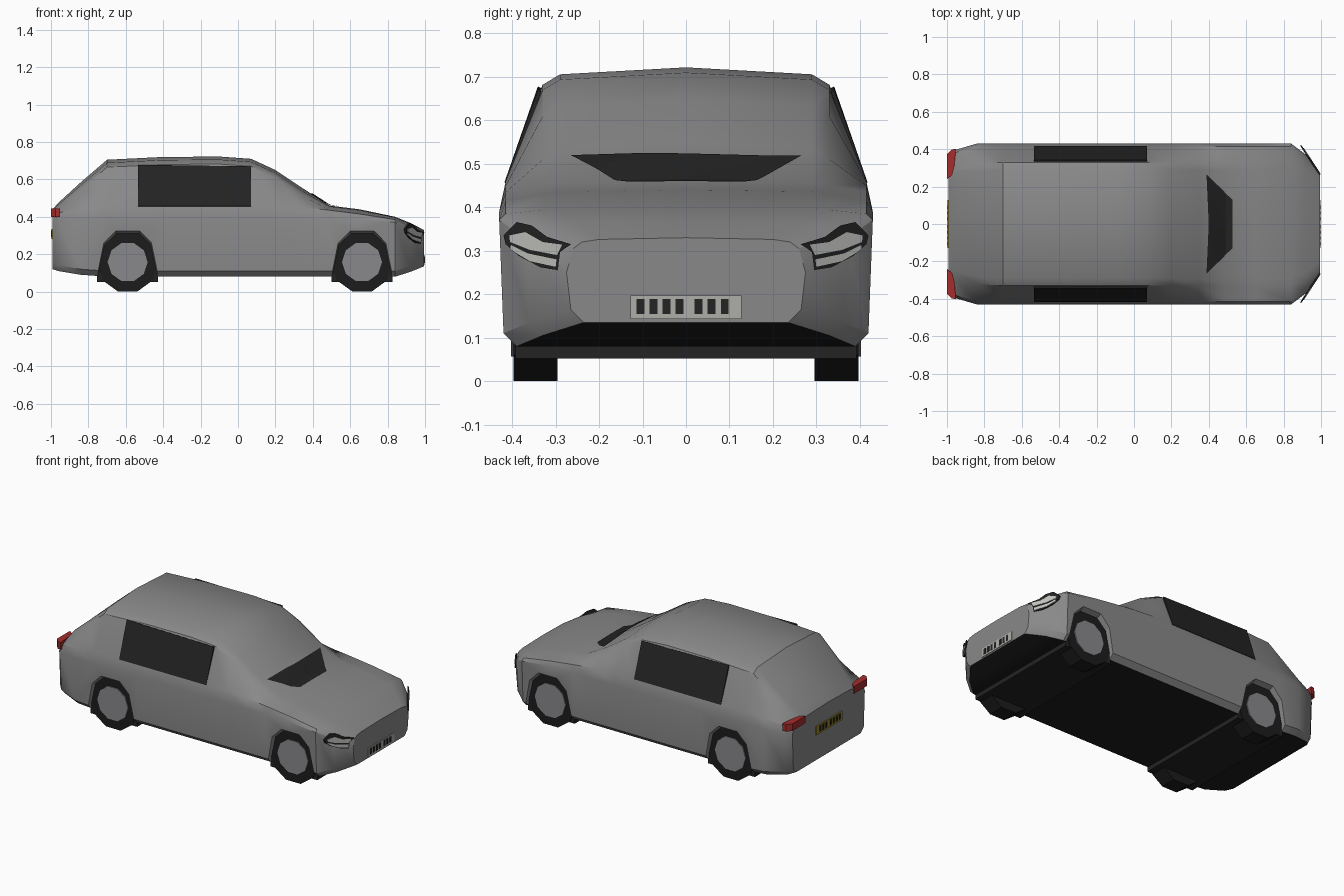
import bpy, bmesh, math
from mathutils import Vector
from mathutils.bvhtree import BVHTree

if "Cube" in bpy.data.objects:
    bpy.data.objects.remove(bpy.data.objects["Cube"])


def material(name, r, g, b):
    m = bpy.data.materials.new(name)
    m.use_nodes = True
    m.diffuse_color = (r, g, b, 1)
    m.node_tree.nodes["Principled BSDF"].inputs["Base Color"].default_value = (r, g, b, 1)
    return m


GREY = material("body grey", .25, .25, .255)
SILVER = material("wheel silver", .25, .25, .26)
DARK = material("dark glass", .017, .017, .017)
RUBBER = material("rubber black", .012, .012, .012)
WHITE = material("lens white", .52, .52, .5)
PLATE = material("plate white", .42, .42, .4)
YELLOW = material("plate yellow", .33, .24, .02)
RED = material("light red", .38, .025, .025)


def finish(name, bm, *mats):
    bmesh.ops.recalc_face_normals(bm, faces=bm.faces)
    mesh = bpy.data.meshes.new(name)
    bm.to_mesh(mesh)
    bm.free()
    obj = bpy.data.objects.new(name, mesh)
    bpy.context.collection.objects.link(obj)
    for m in mats:
        mesh.materials.append(m)
    return obj


def prism(name, ring_a, ring_b, *mats):
    """Solid between two matching rings of points."""
    bm = bmesh.new()
    a = [bm.verts.new(p) for p in ring_a]
    b = [bm.verts.new(p) for p in ring_b]
    bm.faces.new(a)
    bm.faces.new(b[::-1])
    for i in range(len(a)):
        j = (i + 1) % len(a)
        bm.faces.new((a[i], b[i], b[j], a[j]))
    return finish(name, bm, *mats)


def slab(name, x0, x1, y0, y1, z0, z1, mat):
    corners = [(y0, z0), (y1, z0), (y1, z1), (y0, z1)]
    return prism(name, [(x0, y, z) for y, z in corners], [(x1, y, z) for y, z in corners], mat)


# Body shell stations: x, half width, floor, waist, belt, roof half width, top
STATIONS = [
    (-.992, .36, .12, .37, .40, .22, .44),
    (-.96, .395, .11, .38, .42, .25, .475),
    (-.84, .43, .09, .39, .45, .28, .585),
    (-.7, .43, .08, .39, .46, .29, .705),
    (-.4, .43, .08, .39, .46, .29, .72),
    (-.1, .43, .08, .39, .46, .29, .722),
    (.07, .43, .08, .39, .46, .29, .71),
    (.2, .43, .08, .39, .46, .29, .65),
    (.35, .43, .08, .39, .45, .29, .55),
    (.49, .43, .08, .39, .435, .29, .46),
    (.65, .43, .08, .39, .415, .29, .44),
    (.84, .43, .08, .37, .385, .29, .40),
    (.92, .37, .105, .33, .345, .26, .368),
    (.994, .275, .135, .25, .305, .2, .33),
]


def section(x, w, floor, waist, belt, r, top):
    d = min(.04, .4 * (top - belt))
    half = [(w - .04, floor), (w - .01, floor + .03), (w, waist), (w - .015, belt),
            (r + .04, top - d), (r, top - .4 * d)]
    pts = half + [(0, top)] + [(-y, z) for y, z in reversed(half)]
    return [(x, y, z) for y, z in pts]


bm = bmesh.new()
rings = [[bm.verts.new(p) for p in section(*s)] for s in STATIONS]
for a, b in zip(rings, rings[1:]):
    for i in range(len(a)):
        j = (i + 1) % len(a)
        f = bm.faces.new((a[i], b[i], b[j], a[j]))
        f.material_index = 1 if j == 0 else 0  # underside
bm.faces.new(rings[0])
bm.faces.new(rings[-1][::-1])
bmesh.ops.recalc_face_normals(bm, faces=bm.faces)
shell = BVHTree.FromBMesh(bm)
body = finish("body", bm, GREY, RUBBER)

# Wheel arches cut with a flared lip
AXLES = {"rear": -.59, "front": .663}
ARCH = [(-.17, .04), (-.165, .1), (-.13, .27), (-.065, .335)]
ARCH += [(-x, z) for x, z in reversed(ARCH)]
for end, cx in AXLES.items():
    for side in (1, -1):
        outer = [(cx + x, side * .45, z) for x, z in ARCH]
        inner = [(cx + x * .94, side * .38, z * .9) for x, z in ARCH]
        cutter = prism("arch_cutter", outer, inner, GREY)
        cutter.hide_render = True
        mod = body.modifiers.new("arch", 'BOOLEAN')
        mod.operation = 'DIFFERENCE'
        mod.solver = 'EXACT'
        mod.object = cutter
        bpy.context.view_layer.objects.active = body
        bpy.ops.object.modifier_apply(modifier=mod.name)
        bpy.data.objects.remove(cutter)

bpy.ops.object.select_all(action='DESELECT')
body.select_set(True)
bpy.context.view_layer.objects.active = body
bpy.ops.object.shade_smooth_by_angle(angle=math.radians(32))


# Wheels and wheel wells
def disc(name, cx, radius, y0, y1, mat, sides=10):
    ring = []
    for i in range(sides):
        t = (i + .5) * math.tau / sides - math.pi / 2
        ring.append((cx + radius * math.cos(t), .158 + radius * math.sin(t)))
    return prism(name, [(x, y0, z) for x, z in ring], [(x, y1, z) for x, z in ring], mat)


WELL = [(-.163, .052), (-.163, .09), (-.13, .25), (-.07, .308)]
WELL += [(-x, z) for x, z in reversed(WELL)]
for end, cx in AXLES.items():
    prism(end + "_wheel_well", [(cx + x, -.392, z) for x, z in WELL],
          [(cx + x, .392, z) for x, z in WELL], DARK)
    for side, label in ((1, "left"), (-1, "right")):
        disc(f"{end}_{label}_tyre", cx, .166, side * .296, side * .397, RUBBER)
        disc(f"{end}_{label}_hub", cx, .107, side * .39, side * .403, SILVER)

# Side windows lie on the sloping cabin sides
for side, label in ((1, "left"), (-1, "right")):
    corners = [(-.535, .418, .457), (.07, .418, .457), (.07, .341, .67), (-.535, .341, .678)]
    prism(label + "_window", [(x, side * y, z) for x, y, z in corners],
          [(x, side * (y - .008), z - .004) for x, y, z in corners], DARK)

# Windscreen: a tapering patch laid on the shell
bm = bmesh.new()
ROWS, COLS = 8, 12
grid = []
for r in range(ROWS + 1):
    v = r / ROWS
    line = []
    for c in range(COLS + 1):
        u = 2 * c / COLS - 1
        x = .385 + .14 * v + .012 * (1 - v) * (1 - abs(u))
        hit, normal, _, _ = shell.ray_cast(Vector((x, u * (.265 - .135 * v), 2)), Vector((0, 0, -1)))
        line.append(bm.verts.new(hit + normal * .005))
    grid.append(line)
for a, b in zip(grid, grid[1:]):
    for c in range(COLS):
        bm.faces.new((a[c], b[c], b[c + 1], a[c + 1]))
finish("windscreen", bm, DARK)

# Headlights: dark frame with two bright lenses, leaning round the corners
FRAME = [(.42, .335), (.39, .366), (.355, .358), (.32, .332), (.265, .315),
         (.29, .297), (.295, .255), (.335, .262), (.385, .288), (.415, .315)]
UPPER = [(.285, .314), (.33, .32), (.37, .343), (.407, .335), (.405, .32), (.36, .302), (.297, .29)]
LOWER = [(.298, .28), (.3, .263), (.36, .276), (.405, .303), (.403, .313), (.365, .294)]


def lamp(name, outline, side, front, back, mat):
    def ring(offset):
        return [(.994 - (y - .27) * .66 + offset, side * y, z) for y, z in outline]
    prism(name, ring(front), ring(back), mat)


TAIL = [(-1, .24), (-.965, .27), (-.952, .402), (-.975, .398), (-1, .372)]
for side, label in ((1, "left"), (-1, "right")):
    lamp(label + "_headlight_frame", FRAME, side, .001, -.008, DARK)
    lamp(label + "_headlight_upper_lens", UPPER, side, .004, 0, WHITE)
    lamp(label + "_headlight_lower_lens", LOWER, side, .004, 0, WHITE)
    prism(label + "_tail_light", [(x, side * y, .4) for x, y in TAIL],
          [(x, side * y, .445) for x, y in TAIL], RED)

# Number plates with blank dark bars
for end, s, z, mat in (("front", 1, .143, PLATE), ("rear", -1, .28, YELLOW)):
    slab(end + "_plate", s * .99, s * .998, -.128, .128, z, z + .054, mat)
    for i in range(7):
        y = -.105 + .03 * i + (.014 if i > 3 else 0)
        slab(f"{end}_plate_bar_{i}", s * .997, s, y - .009, y + .009, z + .011, z + .046, DARK)
